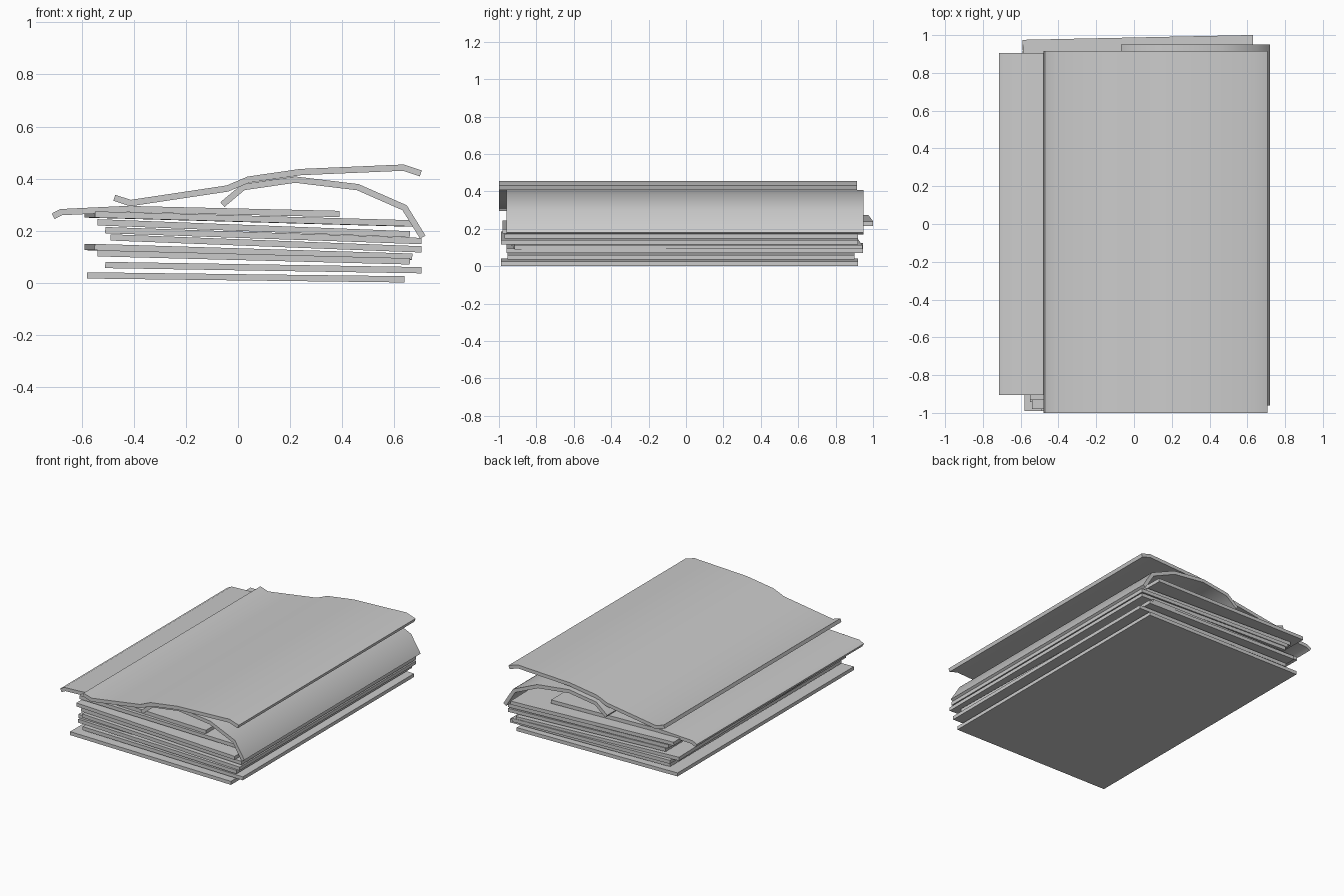
import bpy, math
from mathutils import Vector, Matrix

cube = bpy.data.objects.get("Cube")
if cube:
    bpy.data.objects.remove(cube)

paper = bpy.data.materials.new("paper_grey")
paper.use_nodes = True
grey = (0.6, 0.6, 0.6, 1)
paper.diffuse_color = grey
paper.node_tree.nodes["Principled BSDF"].inputs["Base Color"].default_value = grey

THICK = 0.024


def sheet(name, path, front, back, yaw=0.0):
    """Slab following an (x, z) centre line, run from front to back, then turned."""
    pts = [Vector(p) for p in path]
    n = len(pts)
    upper, lower = [], []
    for i, p in enumerate(pts):
        # offset along the mitred normal on both sides of the centre line
        dirs = []
        if i > 0:
            dirs.append((p - pts[i - 1]).normalized())
        if i < n - 1:
            dirs.append((pts[i + 1] - p).normalized())
        tangent = sum(dirs, Vector((0, 0))).normalized()
        normal = Vector((-tangent.y, tangent.x)) * THICK / 2 / tangent.dot(dirs[0])
        upper.append(p + normal)
        lower.append(p - normal)
    loop = lower + upper[::-1]
    m = len(loop)
    mid_x, mid_y = (pts[0].x + pts[-1].x) / 2, (front + back) / 2
    turn = Matrix.Rotation(math.radians(yaw), 3, 'Z')
    centre = Vector((mid_x, mid_y, 0))
    verts = [turn @ (Vector((p.x, y, p.y)) - centre) + centre
             for y in (front, back) for p in loop]
    faces = [(i, i + m, (i + 1) % m + m, (i + 1) % m) for i in range(m)]
    for i in range(n - 1):
        quad = (i, i + 1, m - 2 - i, m - 1 - i)
        faces += [quad, tuple(k + m for k in reversed(quad))]
    mesh = bpy.data.meshes.new(name)
    mesh.from_pydata(verts, [], faces)
    mesh.materials.append(paper)
    obj = bpy.data.objects.new(name, mesh)
    bpy.context.collection.objects.link(obj)
    bpy.ops.object.select_all(action='DESELECT')
    obj.select_set(True)
    bpy.context.view_layer.objects.active = obj
    bpy.ops.object.mode_set(mode='EDIT')
    bpy.ops.mesh.select_all(action='SELECT')
    bpy.ops.mesh.normals_make_consistent(inside=False)
    bpy.ops.object.mode_set(mode='OBJECT')
    bpy.ops.object.shade_smooth_by_angle(angle=math.radians(40))


# Flat stacked sheets: left x, left z, right x, right z, front y, back y, yaw
flat = [
    (-0.58, 0.028, 0.64, 0.013, -0.99, 0.92, 0),
    (-0.51, 0.068, 0.705, 0.048, -0.955, 0.90, 0),
    (-0.54, 0.113, 0.66, 0.082, -0.96, 0.945, 0),
    (-0.57, 0.137, 0.65, 0.100, -0.93, 0.93, 1.2),
    (-0.49, 0.174, 0.705, 0.128, -0.99, 0.92, 0),
    (-0.51, 0.202, 0.705, 0.160, -0.97, 0.92, 0),
    (-0.54, 0.232, 0.66, 0.186, -0.98, 0.91, 0),
    (-0.57, 0.262, 0.65, 0.228, -0.92, 0.988, 1.2),
]
for i, (xl, zl, xr, zr, front, back, yaw) in enumerate(flat):
    sheet(f"flat_sheet_{i + 1}", [(xl, zl), (xr, zr)], front, back, yaw)

# Bent sheets on top of the stack
sheet("offset_sheet", [(-0.71, 0.255), (-0.68, 0.271), (-0.43, 0.283), (0.39, 0.264)],
      -0.905, 0.905)
sheet("folded_sheet", [(-0.06, 0.30), (0.02, 0.367), (0.22, 0.396), (0.46, 0.367),
                       (0.64, 0.288), (0.71, 0.175)], -0.96, 0.95)
sheet("top_sheet", [(-0.475, 0.326), (-0.413, 0.306), (-0.04, 0.362), (0.04, 0.396),
                    (0.24, 0.425), (0.635, 0.442), (0.702, 0.42)], -1.0, 0.915)
